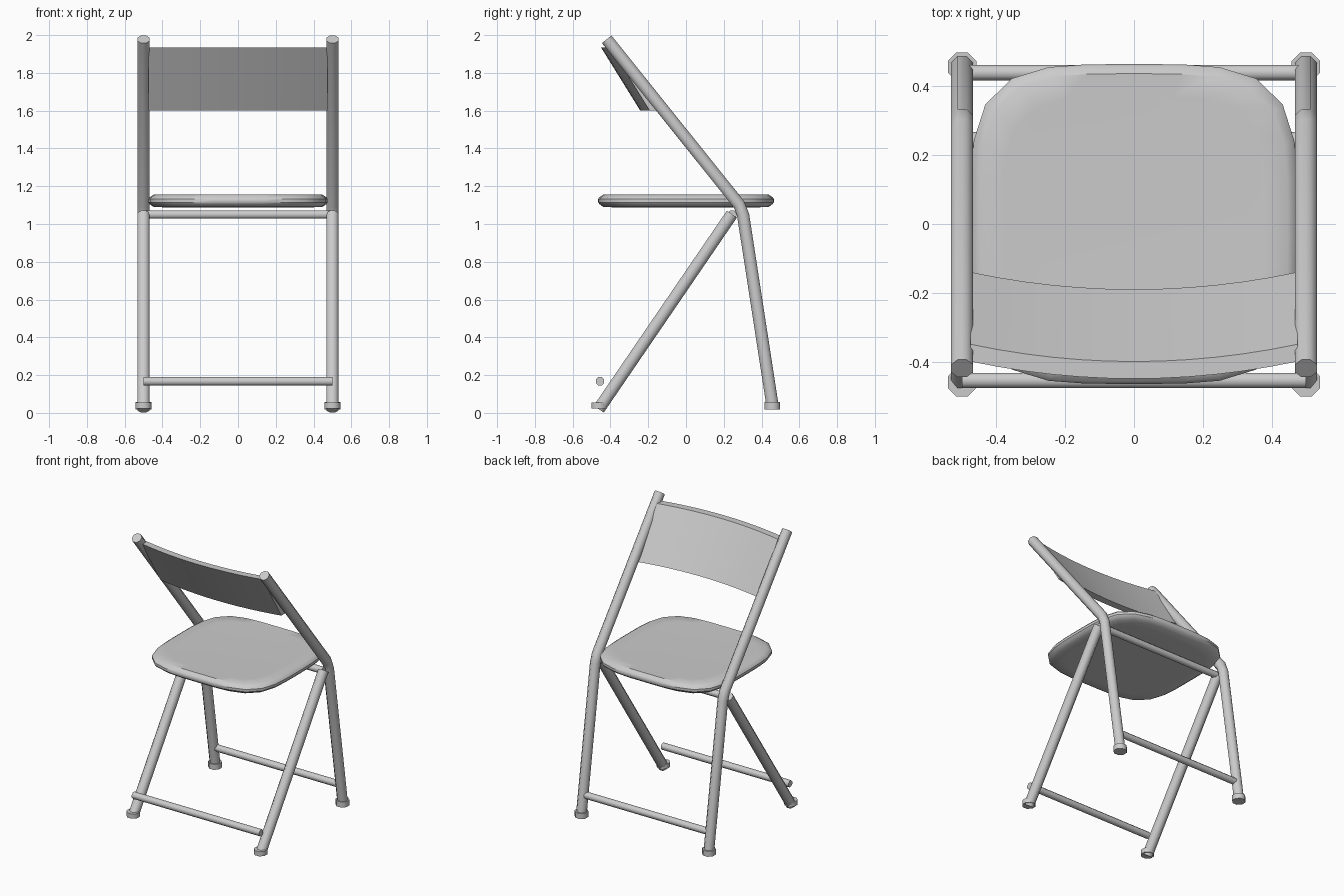
import bpy, bmesh, math
from mathutils import Vector

if "Cube" in bpy.data.objects:
    bpy.data.objects.remove(bpy.data.objects["Cube"])


def finish(name, bm, angle=50):
    bmesh.ops.recalc_face_normals(bm, faces=bm.faces)
    me = bpy.data.meshes.new(name)
    bm.to_mesh(me)
    bm.free()
    ob = bpy.data.objects.new(name, me)
    bpy.context.collection.objects.link(ob)
    bpy.ops.object.select_all(action='DESELECT')
    ob.select_set(True)
    bpy.context.view_layer.objects.active = ob
    bpy.ops.object.shade_smooth_by_angle(angle=math.radians(angle))
    return ob


def loft(name, rings, closed=True, angle=50):
    """Skin a list of equal-length point rings and cap both ends."""
    bm = bmesh.new()
    loops = [[bm.verts.new(p) for p in r] for r in rings]
    n = len(loops[0])
    for a, b in zip(loops, loops[1:]):
        for i in range(n):
            j = (i + 1) % n
            bm.faces.new((a[i], a[j], b[j], b[i]))
    bm.faces.new(loops[0])
    bm.faces.new(loops[-1])
    return finish(name, bm, angle)


def tube(name, path, radius, sides=8):
    """Round tube along a path lying in one plane."""
    pts = [Vector(p) for p in path]
    rings = []
    for k, p in enumerate(pts):
        t = (pts[min(k + 1, len(pts) - 1)] - pts[max(k - 1, 0)]).normalized()
        u = Vector((0, 0, 1)) if abs(t.x) > 0.9 else Vector((1, 0, 0))
        v = t.cross(u)
        rings.append([p + radius * (math.cos(a) * u + math.sin(a) * v)
                      for a in (2 * math.pi * (i + 0.5) / sides for i in range(sides))])
    return loft(name, rings)


# Side frames: bent back rail, straight front leg and rubber feet
for side, x in (("left", -0.5), ("right", 0.5)):
    tube("back_rail_" + side,
         [(x, -0.42, 1.978), (x, 0.28, 1.105), (x, 0.302, 1.05), (x, 0.46, 0.025)], 0.035)
    tube("front_leg_" + side, [(x, 0.243, 1.052), (x, -0.462, 0.02)], 0.035)
    tube("back_foot_" + side, [(x, 0.457, 0.018), (x, 0.457, 0.057)], 0.045)
    tube("front_foot_" + side, [(x, -0.46, 0.022), (x, -0.46, 0.055)], 0.045)

# Crossbars
for name, y, z in (("front_crossbar", -0.455, 0.167),
                   ("back_crossbar", 0.44, 0.167),
                   ("upper_crossbar", 0.245, 1.05)):
    tube(name, [(-0.5, y, z), (0.5, y, z)], 0.024)


# Seat: padded rounded square
def seat_ring(scale, z, n=32):
    ring = []
    for i in range(n):
        a = 2 * math.pi * (i + 0.5) / n
        c, s = math.cos(a), math.sin(a)
        k = scale / (c ** 4 + s ** 4) ** 0.25
        ring.append((0.475 * c * k, 0.465 * s * k, z))
    return ring


loft("seat", [seat_ring(s, z) for s, z in (
    (0.80, 1.088), (0.94, 1.09), (0.985, 1.105), (1.0, 1.115), (1.0, 1.132),
    (0.985, 1.142), (0.94, 1.156), (0.80, 1.154))], angle=35)

# Backrest: curved slanted panel bowed towards -y
sections = []
for i in range(13):
    x = -0.475 + 0.95 * i / 12
    bow = -0.05 * (1 - (x / 0.475) ** 2)
    sections.append([(x, y + bow, z) for y, z in (
        (-0.14, 1.6), (-0.35, 1.935), (-0.40, 1.935), (-0.192, 1.6))])
loft("backrest", sections, angle=30)
